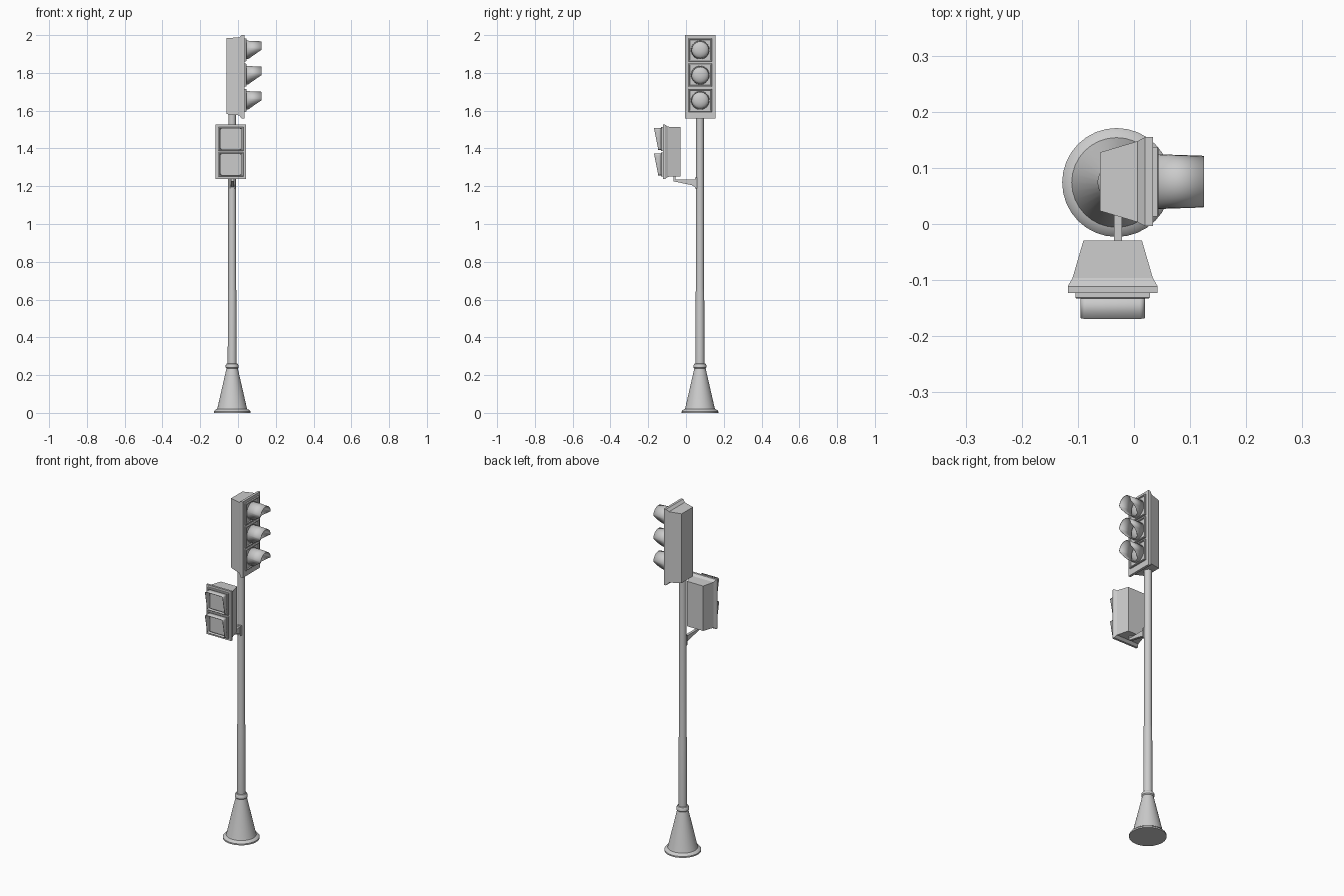
import bpy, bmesh
from math import sin, cos, pi, radians

if "Cube" in bpy.data.objects:
    bpy.data.objects.remove(bpy.data.objects["Cube"])


def loft(name, rings, caps=True, shell=0.0, loc=(0, 0, 0), turn=0.0, closed_angle=35):
    """Skin a list of equal-length point rings into one object."""
    bm = bmesh.new()
    vs = [[bm.verts.new(p) for p in r] for r in rings]
    n = len(rings[0])
    for a, b in zip(vs, vs[1:]):
        for i in range(n):
            j = (i + 1) % n
            bm.faces.new((a[i], a[j], b[j], b[i]))
    if caps:
        bm.faces.new(vs[0])
        bm.faces.new(vs[-1])
    bmesh.ops.recalc_face_normals(bm, faces=bm.faces)
    me = bpy.data.meshes.new(name)
    bm.to_mesh(me)
    bm.free()
    ob = bpy.data.objects.new(name, me)
    bpy.context.collection.objects.link(ob)
    ob.location = loc
    ob.rotation_euler.z = turn
    if shell:
        m = ob.modifiers.new("shell", 'SOLIDIFY')
        m.thickness = shell
        m.offset = 0
    bpy.ops.object.select_all(action='DESELECT')
    ob.select_set(True)
    bpy.context.view_layer.objects.active = ob
    bpy.ops.object.shade_smooth_by_angle(angle=radians(closed_angle))
    return ob


# Ring helpers: heads are modelled facing -y, d is the distance forward
def rect(d, hw, z0, z1):
    return [(-hw, -d, z0), (hw, -d, z0), (hw, -d, z1), (-hw, -d, z1)]


def square(d, hw, hh, c):
    return rect(d, hw, c - hh, c + hh)


def circle(d, r, c, n=28):
    return [(r * cos(2 * pi * i / n), -d, c + r * sin(2 * pi * i / n)) for i in range(n)]


def rounded(hw, r, n=4):
    pts = []
    for q, (sx, sz) in enumerate([(1, 1), (-1, 1), (-1, -1), (1, -1)]):
        for i in range(n + 1):
            a = (q + i / n) * pi / 2
            pts.append((sx * (hw - r) + r * cos(a), sz * (hw - r) + r * sin(a)))
    return pts


def door(name, d0, d1, hw, hh, c, rim, **place):
    loft(name, [square(d0 - 0.004, hw, hh, c), square(d1 - 0.002, hw, hh, c),
                square(d1, hw - 0.002, hh - 0.002, c),
                square(d1, hw - rim, hh - rim, c),
                square(d1 - 0.006, hw - rim - 0.002, hh - rim - 0.002, c)], **place)


# Pole and flared foot, turned from one profile
PX, PY = -0.031, 0.074
profile = [(0.097, 0), (0.097, 0.008), (0.09, 0.016), (0.08, 0.02), (0.077, 0.03),
           (0.030, 0.235), (0.034, 0.24), (0.034, 0.252), (0.029, 0.26), (0.0235, 0.262),
           (0.0225, 0.64), (0.021, 0.66), (0.0205, 1.62)]
loft("pole", [[(r * cos(2 * pi * i / 32), r * sin(2 * pi * i / 32), z) for i in range(32)]
              for r, z in profile], loc=(PX, PY, 0))

# Vehicle signal head, facing +x
sig = dict(loc=(0, 0.0755, 0), turn=pi / 2)
loft("signal_housing", [rect(-0.061, 0.052, 1.582, 1.985), rect(0.006, 0.072, 1.575, 1.987),
                        rect(0.020, 0.0795, 1.558, 2.0), rect(0.034, 0.0795, 1.558, 2.0)],
     closed_angle=10, **sig)
for k, c in enumerate((1.922, 1.788, 1.655)):
    door(f"signal_door_{k}", 0.034, 0.044, 0.062, 0.061, c, 0.006, **sig)
    loft(f"signal_lens_{k}", [circle(0.036, 0.045, c)] +
         [circle(0.038 + 0.022 * sin(t * pi / 14), 0.045 * cos(t * pi / 14), c) for t in range(7)], **sig)
    # hood: full front above, cut back along a slant below
    base = circle(0.037, 0.0475, c)
    tip = []
    for x, y, z in circle(0.125, 0.0445, c - 0.001):
        s = max(0.0, (c - z) / 0.0455)
        d = 0.125 - 0.072 * s
        f = 1 + 0.06 * s
        tip.append((x * f, -d, c + (z - c) * f))
    loft(f"signal_hood_{k}", [base, tip], caps=False, shell=0.003, **sig)

# Pedestrian signal head, facing -y
ped = dict(loc=(-0.038, 0, 0))
loft("crossing_housing", [rect(0.029, 0.052, 1.252, 1.513), rect(0.096, 0.0715, 1.250, 1.515),
                          rect(0.111, 0.08, 1.238, 1.526), rect(0.123, 0.08, 1.238, 1.526)],
     closed_angle=10, **ped)
for k, c in enumerate((1.450, 1.315)):
    door(f"crossing_door_{k}", 0.123, 0.133, 0.0665, 0.0635, c, 0.006, **ped)
    pts = rounded(0.056, 0.008)
    loft(f"crossing_hood_{k}",
         [[(x, -0.125, c + z) for x, z in pts],
          [(x, -(0.158 + 0.011 * z / 0.056), c + z) for x, z in pts]],
         caps=False, shell=0.003, **ped)

# Bracket arm from pole to pedestrian head
arm = [(-0.067, 1.26), (-0.067, 1.226), (0.03, 1.206), (0.048, 1.195),
       (0.056, 1.195), (0.056, 1.236), (-0.056, 1.236), (-0.056, 1.26)]
loft("bracket_arm", [[(x, y, z) for y, z in arm] for x in (-0.036, -0.021)])
loft("bracket_plate", [rect(-0.058, 0.013, 1.187, 1.245), rect(-0.048, 0.013, 1.187, 1.245)],
     loc=(-0.029, 0, 0))
